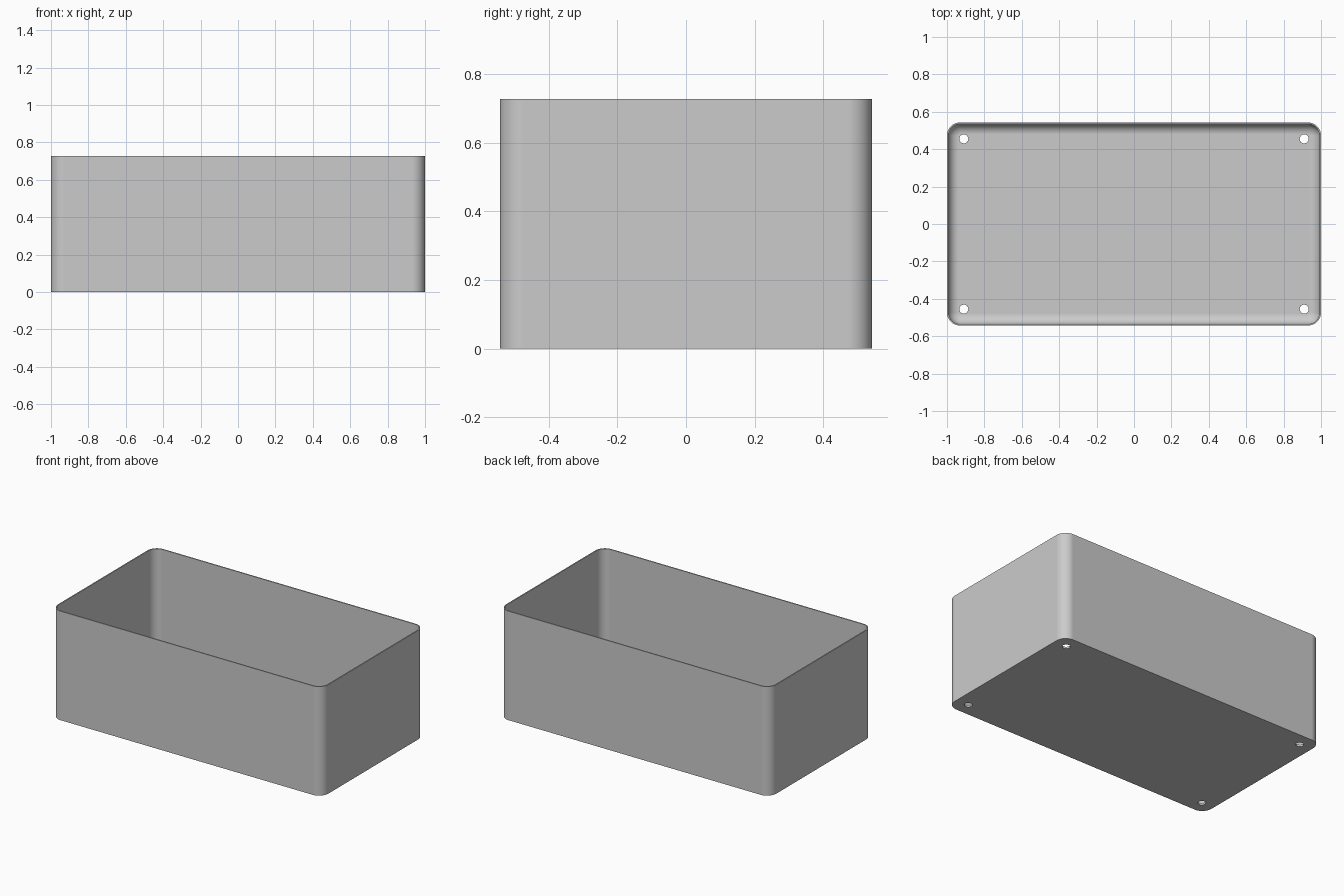
import bpy, bmesh
from math import sin, cos, pi
from mathutils import Matrix

cube = bpy.data.objects.get("Cube")
if cube:
    bpy.data.objects.remove(cube, do_unlink=True)

HALF_X, HALF_Y, HEIGHT = 1.0, 0.543, 0.728
CORNER, WALL, FLOOR, FILLET = 0.07, 0.008, 0.012, 0.056
CORNER_STEPS, FILLET_STEPS = 12, 8
HOLE_X, HOLE_Y, HOLE_R = 0.91, 0.455, 0.024

grey = bpy.data.materials.new("plain grey")
grey.use_nodes = True
colour = (0.6, 0.6, 0.6, 1)
grey.diffuse_color = colour
grey.node_tree.nodes["Principled BSDF"].inputs["Base Color"].default_value = colour


def make_object(name, bm):
    bmesh.ops.recalc_face_normals(bm, faces=bm.faces)
    mesh = bpy.data.meshes.new(name)
    bm.to_mesh(mesh)
    bm.free()
    mesh.materials.append(grey)
    obj = bpy.data.objects.new(name, mesh)
    bpy.context.collection.objects.link(obj)
    return obj


def ring(bm, inset, z):
    """Rounded rectangle of vertices, set in from the outer outline."""
    verts = []
    for quarter, (sx, sy) in enumerate([(1, 1), (-1, 1), (-1, -1), (1, -1)]):
        for i in range(CORNER_STEPS + 1):
            a = (quarter + i / CORNER_STEPS) * pi / 2
            verts.append(bm.verts.new((sx * (HALF_X - CORNER) + (CORNER - inset) * cos(a),
                                       sy * (HALF_Y - CORNER) + (CORNER - inset) * sin(a), z)))
    return verts


# Open box: outside wall, rim, inside wall, then a rounded run into the floor
bm = bmesh.new()
levels = [(0, 0), (0, HEIGHT), (WALL, HEIGHT)]
for i in range(FILLET_STEPS + 1):
    a = i / FILLET_STEPS * pi / 2
    levels.append((WALL + FILLET * (1 - cos(a)), FLOOR + FILLET * (1 - sin(a))))
rings = [ring(bm, inset, z) for inset, z in levels]
for low, high in zip(rings, rings[1:]):
    for i in range(len(low)):
        j = (i + 1) % len(low)
        bm.faces.new((low[i], low[j], high[j], high[i]))
bm.faces.new(rings[0])
bm.faces.new(rings[-1])
box = make_object("open_box", bm)

# Drill a hole through the floor near each corner
bm = bmesh.new()
for sx in (-1, 1):
    for sy in (-1, 1):
        bmesh.ops.create_cone(bm, cap_ends=True, segments=32, radius1=HOLE_R, radius2=HOLE_R,
                              depth=0.2, matrix=Matrix.Translation((sx * HOLE_X, sy * HOLE_Y, 0)))
drill = make_object("hole_cutter", bm)
drill.hide_render = True

bpy.ops.object.select_all(action="DESELECT")
box.select_set(True)
bpy.context.view_layer.objects.active = box
cut = box.modifiers.new("floor holes", "BOOLEAN")
cut.operation, cut.solver, cut.object = "DIFFERENCE", "EXACT", drill
bpy.ops.object.modifier_apply(modifier=cut.name)
bpy.data.objects.remove(drill, do_unlink=True)

# Smooth the rounded parts, keep the flats flat
bpy.ops.object.shade_smooth_by_angle(angle=pi / 6)
flat = box.modifiers.new("flat sides", "WEIGHTED_NORMAL")
flat.keep_sharp = True
